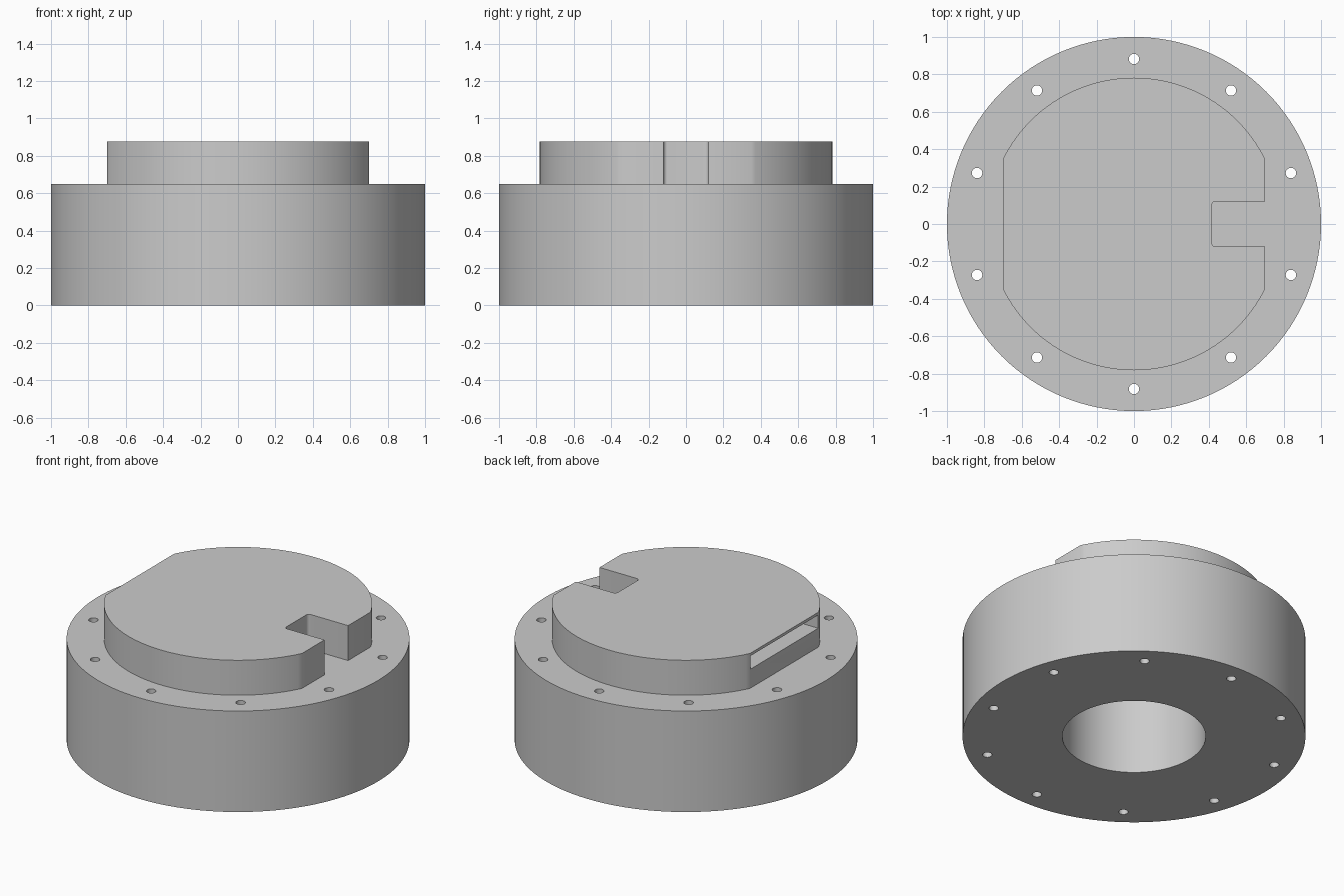
import bpy
import bmesh
from math import acos, cos, sin, pi, radians

cube = bpy.data.objects.get("Cube")
if cube:
    bpy.data.objects.remove(cube, do_unlink=True)

grey = bpy.data.materials.new("light_grey")
grey.use_nodes = True
grey.diffuse_color = (0.6, 0.6, 0.6, 1)
grey.node_tree.nodes["Principled BSDF"].inputs["Base Color"].default_value = (0.6, 0.6, 0.6, 1)

BASE_TOP, CAP_TOP = 0.65, 0.875
BASE_R, CAP_R, FLAT_X = 1.0, 0.782, 0.7


def arc(radius, start, end, count, cx=0.0, cy=0.0):
    """Points along an arc, both ends included."""
    steps = [start + (end - start) * i / count for i in range(count + 1)]
    return [(cx + radius * cos(a), cy + radius * sin(a)) for a in steps]


def circle(radius, count, cx=0.0, cy=0.0):
    return arc(radius, 0, 2 * pi, count, cx, cy)[:-1]


def prism(name, outline, z0, z1):
    """Extrude a flat outline between two heights."""
    bm = bmesh.new()
    face = bm.faces.new([bm.verts.new((x, y, z0)) for x, y in outline])
    top = bmesh.ops.extrude_face_region(bm, geom=[face])["geom"]
    verts = [v for v in top if isinstance(v, bmesh.types.BMVert)]
    bmesh.ops.translate(bm, verts=verts, vec=(0, 0, z1 - z0))
    bmesh.ops.recalc_face_normals(bm, faces=bm.faces)
    mesh = bpy.data.meshes.new(name)
    bm.to_mesh(mesh)
    bm.free()
    mesh.materials.append(grey)
    obj = bpy.data.objects.new(name, mesh)
    bpy.context.collection.objects.link(obj)
    return obj


def activate(obj):
    bpy.ops.object.select_all(action='DESELECT')
    obj.select_set(True)
    bpy.context.view_layer.objects.active = obj


def cut(obj, cutter):
    """Subtract a cutter, then discard it."""
    cutter.hide_render = True
    mod = obj.modifiers.new("cut", 'BOOLEAN')
    mod.operation, mod.solver, mod.object = 'DIFFERENCE', 'EXACT', cutter
    activate(obj)
    bpy.ops.object.modifier_apply(modifier=mod.name)
    bpy.data.objects.remove(cutter, do_unlink=True)


# Round base with a blind bore from below and a ring of through holes
base = prism("base", circle(BASE_R, 128), 0, BASE_TOP)
cut(base, prism("bore_cutter", circle(0.418, 96), -0.1, 0.6))
for i in range(10):
    a = radians(90 + 36 * i)
    hole = circle(0.028, 24, 0.882 * cos(a), 0.882 * sin(a))
    cut(base, prism("bolt_hole_cutter", hole, -0.1, BASE_TOP + 0.1))

# Raised cap: disc with two flats and a round-cornered notch on one side
a = acos(FLAT_X / CAP_R)
half, inner, r = 0.12, 0.415, 0.02
outline = arc(CAP_R, a, pi - a, 64) + arc(CAP_R, pi + a, 2 * pi - a, 64)
outline += [(FLAT_X, -half)]
outline += arc(r, 1.5 * pi, pi, 6, inner + r, -half + r)
outline += arc(r, pi, 0.5 * pi, 6, inner + r, half - r)
outline += [(FLAT_X, half)]
cap = prism("cap", outline, BASE_TOP, CAP_TOP)

# Wide flat pocket under the thin lid, open on the other side
pocket = [(-0.9, -0.345), (-0.3, -0.345), (-0.3, 0.345), (-0.9, 0.345)]
cut(cap, prism("pocket_cutter", pocket, 0.772, 0.857))

for obj in (base, cap):
    activate(obj)
    bpy.ops.object.shade_smooth_by_angle(angle=radians(30))
